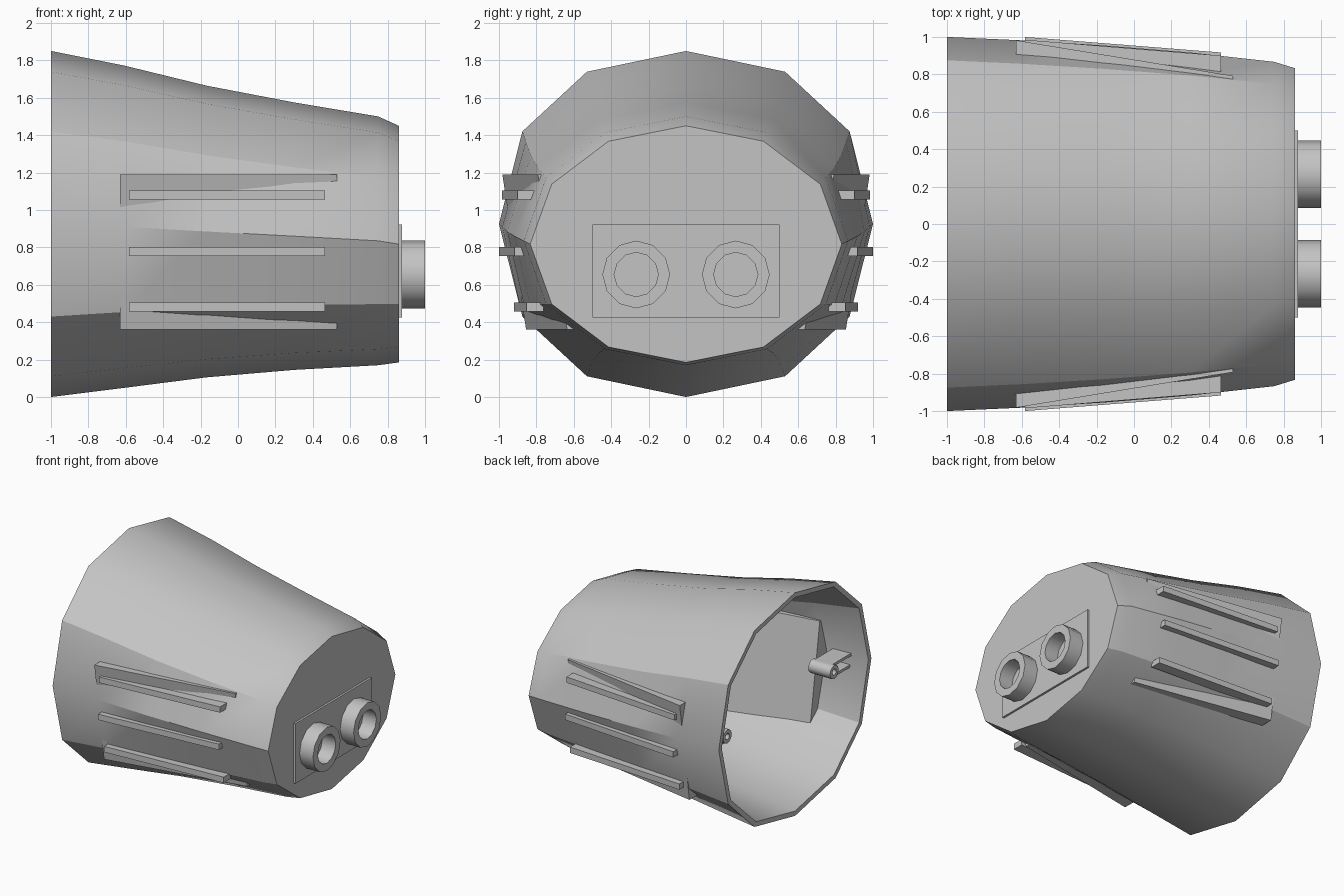
import bpy, bmesh, math
from mathutils import Vector

cube = bpy.data.objects.get("Cube")
if cube:
    bpy.data.objects.remove(cube)

grey = bpy.data.materials.new("plain_grey")
grey.use_nodes = True
grey.diffuse_color = (0.55, 0.55, 0.55, 1)
grey.node_tree.nodes["Principled BSDF"].inputs["Base Color"].default_value = (0.55, 0.55, 0.55, 1)


def finish(name, bm, smooth=None):
    bmesh.ops.recalc_face_normals(bm, faces=bm.faces)
    mesh = bpy.data.meshes.new(name)
    bm.to_mesh(mesh)
    bm.free()
    mesh.materials.append(grey)
    obj = bpy.data.objects.new(name, mesh)
    bpy.context.collection.objects.link(obj)
    if smooth:
        bpy.ops.object.select_all(action='DESELECT')
        obj.select_set(True)
        bpy.context.view_layer.objects.active = obj
        bpy.ops.object.shade_smooth_by_angle(angle=math.radians(smooth))
    return obj


def bridge(bm, a, b):
    n = len(a)
    for i in range(n):
        j = (i + 1) % n
        bm.faces.new((a[i], a[j], b[j], b[i]))


def loft(name, loops, smooth=None, close=False):
    """Skin a list of point loops; cap the ends, or join last to first."""
    bm = bmesh.new()
    rings = [[bm.verts.new(p) for p in loop] for loop in loops]
    for a, b in zip(rings, rings[1:]):
        bridge(bm, a, b)
    if close:
        bridge(bm, rings[-1], rings[0])
    else:
        bm.faces.new(rings[0])
        bm.faces.new(rings[-1])
    return finish(name, bm, smooth)


def box(name, x0, x1, y0, y1, z0, z1):
    return loft(name, [[(x, y0, z0), (x, y1, z0), (x, y1, z1), (x, y0, z1)] for x in (x0, x1)])


def circle(x, y, z, r, n):
    return [(x, y + r * math.sin(math.tau * i / n), z + r * math.cos(math.tau * i / n)) for i in range(n)]


def tube(name, x0, x1, y, z, r_out, r_in, n):
    rings = [(x0, r_out), (x1, r_out), (x1, r_in), (x0, r_in)]
    return loft(name, [circle(x, y, z, r, n) for x, r in rings], 32, True)


# Hollow twelve-sided shell: x, top, bottom, half width
stations = [(-1, 1.85, 0, 1), (-0.6, 1.77, 0.05, 0.982), (-0.17, 1.665, 0.105, 0.955),
            (0.3, 1.575, 0.145, 0.917), (0.75, 1.5, 0.17, 0.867), (0.86, 1.45, 0.185, 0.833)]


def section(x, top, bottom, half_y, wall=0.0):
    t = (x + 1) / 1.86
    mid, half_z = (top + bottom) / 2, (top - bottom) / 2 - wall
    half_y -= wall
    quarter = [(0, 1), (0.53 - 0.033 * t, 0.88 - 0.01 * t), (0.875 - 0.013 * t, 0.535 - 0.028 * t), (1, 0)]
    side = quarter + [(y, -z) for y, z in quarter[-2::-1]]
    full = side + [(-y, z) for y, z in side[-2:0:-1]]
    return [(x, y * half_y, mid + z * half_z) for y, z in full]


outer = [section(*s) for s in stations]
inner = [section(*s, wall=0.04) for s in stations[:-1]]
inner.append([(p[0] - 0.04, p[1], p[2]) for p in section(*stations[-1], wall=0.04)])
loft("shell", inner[::-1] + outer, 32)

# Connector plate and twin ports on the closed end
box("port_plate", 0.85, 0.877, -0.5, 0.5, 0.425, 0.922)
for side, label in ((1, "a"), (-1, "b")):
    tube("port_ring_" + label, 0.86, 1.0, side * 0.266, 0.655, 0.181, 0.118, 12)

# Side panels, ribs and hinge lugs, mirrored across y
for side, label in ((1, "back"), (-1, "front")):
    ends = []
    for x, low, high in ((-0.63, 0.855, 0.982), (0.53, 0.635, 0.792)):
        ends.append([(x, side * y, z) for y, z in
                     ((low, 0.36), (high, 1.19), (high - 0.13, 1.19), (low - 0.13, 0.36))])
    loft(label + "_side_panel", ends)

    for n, (z, wide, narrow) in enumerate(((0.48, 0.92, 0.853), (0.778, 1.0, 0.917), (1.08, 0.985, 0.9))):
        ends = []
        for x, y in ((-0.583, wide), (0.466, narrow)):
            ends.append([(x, side * (y - d), z + h) for d, h in
                         ((0, -0.024), (0, 0.024), (0.09, 0.024), (0.09, -0.024))])
        loft(f"{label}_rib_{n + 1}", ends)

    for h, part in ((0.045, "upper"), (-0.045, "lower")):
        box(f"{label}_{part}_lug", -0.85, -0.69, side * 0.7, side * 0.965, 0.89 + h - 0.011, 0.89 + h + 0.011)
    tube(label + "_hinge_barrel", -0.87, -0.67, side * 0.7, 0.89, 0.056, 0.025, 12)
